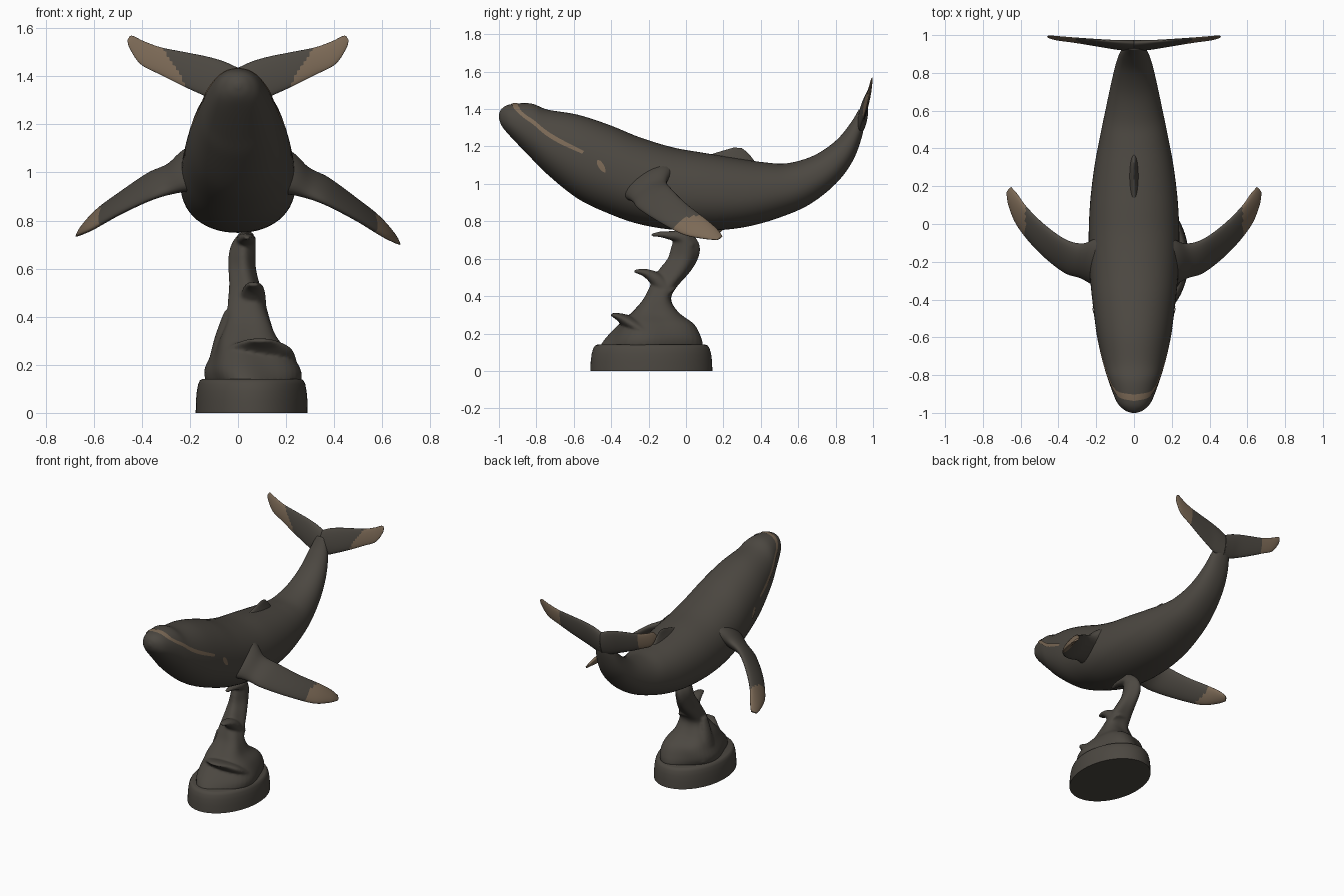
import bpy, bmesh, math
from mathutils import Vector as V

if "Cube" in bpy.data.objects:
    bpy.data.objects.remove(bpy.data.objects["Cube"])


def material(name, rgb):
    m = bpy.data.materials.new(name)
    m.diffuse_color = (*rgb, 1)
    m.use_nodes = True
    m.node_tree.nodes["Principled BSDF"].inputs["Base Color"].default_value = m.diffuse_color
    return m


DARK = material("dark bronze", (0.072, 0.064, 0.053))
TAN = material("pale tan", (0.20, 0.142, 0.093))


def spline(rows, n):
    """Catmull-Rom through rows of numbers, n steps per span."""
    out = []
    for i in range(len(rows) - 1):
        a, b, c, d = (rows[max(i - 1, 0)], rows[i], rows[i + 1],
                      rows[min(i + 2, len(rows) - 1)])
        for k in range(n):
            t = k / n
            out.append(tuple(0.5 * (2 * q + (r - p) * t + (2 * p - 5 * q + 4 * r - s) * t * t
                                    + (3 * q - p - 3 * r + s) * t ** 3)
                             for p, q, r, s in zip(a, b, c, d)))
    return out + [tuple(rows[-1])]


def loft(bm, rings, closed=True):
    vs = [[bm.verts.new(p) for p in r] for r in rings]
    n = len(vs[0])
    for a, b in zip(vs, vs[1:]):
        for i in range(n if closed else n - 1):
            j = (i + 1) % n
            bm.faces.new((a[i], a[j], b[j], b[i]))
    if closed:
        bm.faces.new(vs[0])
        bm.faces.new(vs[-1])


def blade(bm, rows, steps=5, n=24, side=1, lift=0.0):
    """Loft of lens sections; row = lead xyz, trail xyz, thickness."""
    rows = spline(rows, steps)
    lead = [V((side * r[0], r[1], r[2] + lift * r[0])) for r in rows]
    trail = [V((side * r[3], r[4], r[5] + lift * r[3])) for r in rows]
    mid = [(a + b) / 2 for a, b in zip(lead, trail)]
    rings = []
    for i, r in enumerate(rows):
        span = mid[min(i + 1, len(mid) - 1)] - mid[max(i - 1, 0)]
        half = (lead[i] - trail[i]) / 2
        nor = half.cross(span).normalized()
        rings.append([mid[i] + half * math.cos(a) + nor * (math.sin(a) * r[6] / 2)
                      for a in (2 * math.pi * k / n for k in range(n))])
    loft(bm, rings)


def make(name, bm, mats=(DARK,), rule=None):
    bmesh.ops.recalc_face_normals(bm, faces=bm.faces)
    bm.normal_update()
    for f in bm.faces:
        f.smooth = True
        if rule:
            f.material_index = int(rule(f.calc_center_median(), f.normal))
    me = bpy.data.meshes.new(name)
    bm.to_mesh(me)
    bm.free()
    for m in mats:
        me.materials.append(m)
    ob = bpy.data.objects.new(name, me)
    bpy.context.collection.objects.link(ob)
    return ob


# Whale body: top y z, bottom y z, half width
BODY = spline([
    (-1.0, 1.372, -1.0, 1.35, .012), (-.985, 1.402, -.985, 1.31, .05),
    (-.94, 1.425, -.94, 1.255, .092), (-.83, 1.43, -.83, 1.14, .135),
    (-.74, 1.397, -.74, 1.05, .162), (-.58, 1.37, -.58, .922, .197),
    (-.41, 1.315, -.41, .84, .22), (-.25, 1.25, -.25, .785, .235),
    (-.07, 1.195, -.07, .755, .24), (.1, 1.165, .13, .75, .232),
    (.28, 1.135, .32, .77, .21), (.42, 1.115, .5, .82, .18),
    (.54, 1.11, .66, .89, .15), (.68, 1.15, .80, 1.0, .12),
    (.80, 1.23, .89, 1.12, .095), (.88, 1.325, .94, 1.25, .07),
    (.925, 1.40, .96, 1.36, .04)], 6)


def body_point(row, phi, grow=0.0):
    """Point on a body section, phi measured from the top."""
    top, bot = V((0, row[0], row[1])), V((0, row[2], row[3]))
    mid = bot.lerp(top, .46)
    c, s = math.cos(phi), math.sin(phi)
    up = (top - mid) if c > 0 else (mid - bot)
    w = math.copysign(abs(s) ** .93, s)
    h = math.copysign(abs(c) ** .93, c)
    return mid + up * h + V((row[4] * w, 0, 0)) + V((s, 0, c)) * grow


def body_row(y):
    for a, b in zip(BODY, BODY[1:]):
        if a[0] <= y <= b[0]:
            t = (y - a[0]) / (b[0] - a[0])
            return tuple(p + (q - p) * t for p, q in zip(a, b))


bm = bmesh.new()
loft(bm, [[body_point(r, 2 * math.pi * k / 56) for k in range(56)] for r in BODY])
make("whale_body", bm)


# Thin painted bands on the skin: y, angle from top, half width in y and angle
def band(name, rows):
    bm = bmesh.new()
    for side in (1, -1):
        strip = []
        for y, phi, dy, dp in spline(rows, 10):
            line = []
            for k in (-1, -.5, 0, .5, 1):
                p = body_point(body_row(y + k * dy), math.radians(phi + k * dp), .004)
                line.append((side * p.x, p.y, p.z))
            strip.append(line)
        loft(bm, strip, closed=False)
    for f in bm.faces:      # face outward from the body axis
        f.normal_update()
        c = f.calc_center_median()
        if f.normal.dot(c - V((0, c.y, 1.12))) < 0:
            f.normal_flip()
    me = bpy.data.meshes.new(name)
    bm.to_mesh(me)
    bm.free()
    me.materials.append(TAN)
    me.shade_smooth()
    bpy.context.collection.objects.link(bpy.data.objects.new(name, me))


band("mouth_line", [(-.92, 0, .017, 0), (-.905, 42, .016, 0), (-.875, 59, .014, -2),
                    (-.83, 67, .010, -4), (-.70, 76, .008, -3.5), (-.55, 79, .005, -2)])
band("eye_spots", [(-.475, 82, .001, -.5), (-.465, 84, .008, -3), (-.445, 88, .008, -3),
                   (-.43, 91, .001, -.5)])

# Flippers with pale tips
FLIPPER = [(.13, -.36, .93, .13, -.04, 1.10, .17), (.21, -.32, .925, .21, -.08, 1.07, .13),
           (.28, -.285, .905, .28, -.105, 1.015, .085), (.37, -.255, .868, .37, -.08, .975, .06),
           (.50, -.15, .80, .48, .0, .895, .05), (.61, -.02, .732, .57, .09, .825, .042),
           (.66, .09, .708, .62, .16, .765, .032), (.675, .165, .70, .65, .195, .72, .012)]
for name, side, lift in (("right_flipper", 1, 0), ("left_flipper", -1, .05)):
    bm = bmesh.new()
    blade(bm, FLIPPER, 8, 28, side, lift)
    make(name, bm, (DARK, TAN), lambda c, n: abs(c.x) > .575)

# Tail flukes, pale toward the tips and further in on the front
FLUKE = [(0, .93, 1.27, 0, .96, 1.435, .05), (.06, .93, 1.285, .06, .963, 1.462, .045),
         (.12, .935, 1.31, .13, .968, 1.482, .036), (.22, .95, 1.355, .22, .975, 1.50, .028),
         (.32, .965, 1.405, .32, .983, 1.52, .022), (.405, .975, 1.45, .39, .99, 1.545, .018),
         (.45, .985, 1.515, .435, .995, 1.567, .012), (.46, .99, 1.55, .45, .998, 1.567, .004)]
bm = bmesh.new()
for side in (1, -1):
    blade(bm, FLUKE, 8, 28, side)
make("tail_flukes", bm, (DARK, TAN),
     lambda c, n: abs(c.x) > (.24 + (c.z - 1.4) * .6 if n.y < 0 else .31))

# Dorsal fin
bm = bmesh.new()
blade(bm, [(0, .02, 1.12, 0, .38, 1.10, .07), (0, .14, 1.16, 0, .345, 1.15, .035),
           (0, .23, 1.187, 0, .31, 1.183, .015), (0, .255, 1.194, 0, .295, 1.192, .004)])
make("dorsal_fin", bm)

# Wave column: z, x min, x max, y min, y max; gently fluted and twisted
bm = bmesh.new()
rings = []
for z, x0, x1, y0, y1 in spline([
        (.13, -.125, .255, -.45, .08), (.18, -.135, .256, -.42, .075),
        (.25, -.11, .22, -.36, .045), (.31, -.085, .17, -.30, -.03),
        (.38, -.05, .14, -.235, -.075), (.44, -.045, .12, -.20, -.055),
        (.53, -.035, .09, -.15, .02), (.60, -.037, .072, -.095, .06),
        (.66, -.035, .07, -.075, .07), (.71, -.02, .07, -.06, .05),
        (.752, .01, .06, -.04, .005)], 5):
    ring = []
    for k in range(48):
        a = 2 * math.pi * k / 48
        f = 1 + .07 * math.cos(4 * a + 9 * z)
        ring.append(((x0 + x1) / 2 + (x1 - x0) / 2 * f * math.cos(a),
                     (y0 + y1) / 2 + (y1 - y0) / 2 * f * math.sin(a), z))
    rings.append(ring)
loft(bm, rings)
# curling crests: low, middle, top, and a ridge on the left
blade(bm, [(-.09, -.20, .19, .25, -.20, .19, .12), (-.06, -.30, .255, .23, -.30, .255, .08),
           (0, -.355, .287, .18, -.355, .287, .045), (.05, -.40, .302, .13, -.40, .302, .015)])
blade(bm, [(0, -.09, .41, .12, -.09, .41, .11), (.01, -.155, .485, .115, -.155, .485, .08),
           (.025, -.215, .523, .105, -.215, .523, .045), (.045, -.278, .534, .085, -.278, .534, .015)])
blade(bm, [(-.01, .025, .66, .07, .025, .66, .07), (-.01, -.02, .712, .075, -.02, .712, .07),
           (.0, -.09, .725, .07, -.09, .725, .045), (.015, -.14, .73, .06, -.14, .73, .03),
           (.025, -.185, .727, .05, -.185, .727, .014)])
blade(bm, [(-.10, -.20, .15, -.10, -.02, .15, .07), (-.07, -.18, .30, -.07, -.08, .30, .06),
           (-.045, -.17, .42, -.045, -.12, .42, .025)])
wave = make("wave_support", bm)
rm = wave.modifiers.new("fuse", 'REMESH')
rm.mode, rm.voxel_size, rm.use_smooth_shade = 'VOXEL', .008, True
sm = wave.modifiers.new("soften", 'SMOOTH')
sm.factor, sm.iterations = .5, 4

# Oval plinth: z, scale
bm = bmesh.new()
loft(bm, [[(.057 + .233 * s * math.cos(a), -.185 + .326 * s * math.sin(a), z)
           for a in (2 * math.pi * k / 72 for k in range(72))]
          for z, s in ((0, 1), (.05, .995), (.09, .98), (.12, .955), (.135, .925), (.14, .89))])
plinth = make("plinth", bm)
bpy.context.view_layer.objects.active = plinth
plinth.select_set(True)
bpy.ops.object.shade_smooth_by_angle(angle=math.radians(40))
